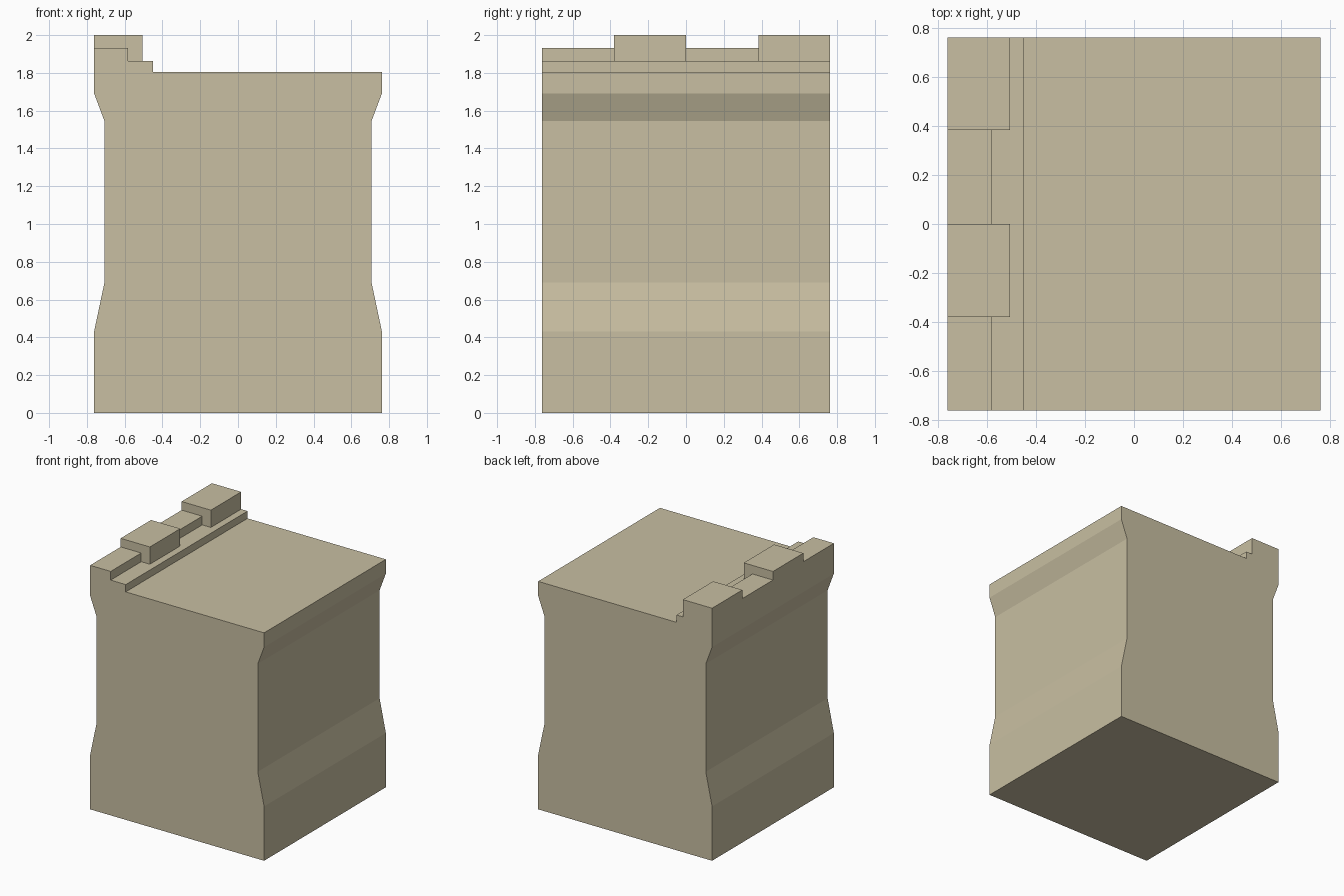
import bpy, bmesh

if "Cube" in bpy.data.objects:
    bpy.data.objects.remove(bpy.data.objects["Cube"])

stone = bpy.data.materials.new("sandstone")
stone.diffuse_color = (0.58, 0.52, 0.36, 1)
stone.use_nodes = True
stone.node_tree.nodes["Principled BSDF"].inputs["Base Color"].default_value = stone.diffuse_color


def extrude_profile(name, points, y0, y1):
    """Extrude an x-z outline from y0 to y1."""
    bm = bmesh.new()
    face = bm.faces.new([bm.verts.new((x, y0, z)) for x, z in points])
    moved = bmesh.ops.extrude_face_region(bm, geom=[face])["geom"]
    verts = [g for g in moved if isinstance(g, bmesh.types.BMVert)]
    bmesh.ops.translate(bm, verts=verts, vec=(0, y1 - y0, 0))
    if not any(len(e.link_faces) == 2 for e in face.edges):
        bm.faces.new(face.verts)
    bmesh.ops.recalc_face_normals(bm, faces=bm.faces)
    mesh = bpy.data.meshes.new(name)
    bm.to_mesh(mesh)
    bm.free()
    mesh.materials.append(stone)
    obj = bpy.data.objects.new(name, mesh)
    bpy.context.collection.objects.link(obj)
    return obj


W = 0.762          # half width and half depth
LEDGE, LOW, HIGH = 1.863, 1.932, 2.0

# Thick wall body: flared foot, narrow waist, flared top, ledge on the left
side = [(W, 0.43), (0.707, 0.69), (0.707, 1.545), (W, 1.692)]
body = [(-W, 0), (W, 0)] + side
body += [(W, 1.805), (-0.45, 1.805), (-0.45, LEDGE), (-W, LEDGE)]
body += [(-x, z) for x, z in reversed(side)]
extrude_profile("wall_body", body, -W, W)

# Battlements: alternating low parapet and raised merlon
cuts = [-W, -0.38, 0.0, 0.383, W]
for i in range(4):
    raised = i % 2 == 1
    name = "merlon" if raised else "low_parapet"
    x, z = (-0.506, HIGH) if raised else (-0.582, LOW)
    box = [(-W, LEDGE), (x, LEDGE), (x, z), (-W, z)]
    extrude_profile(name, box, cuts[i], cuts[i + 1])
